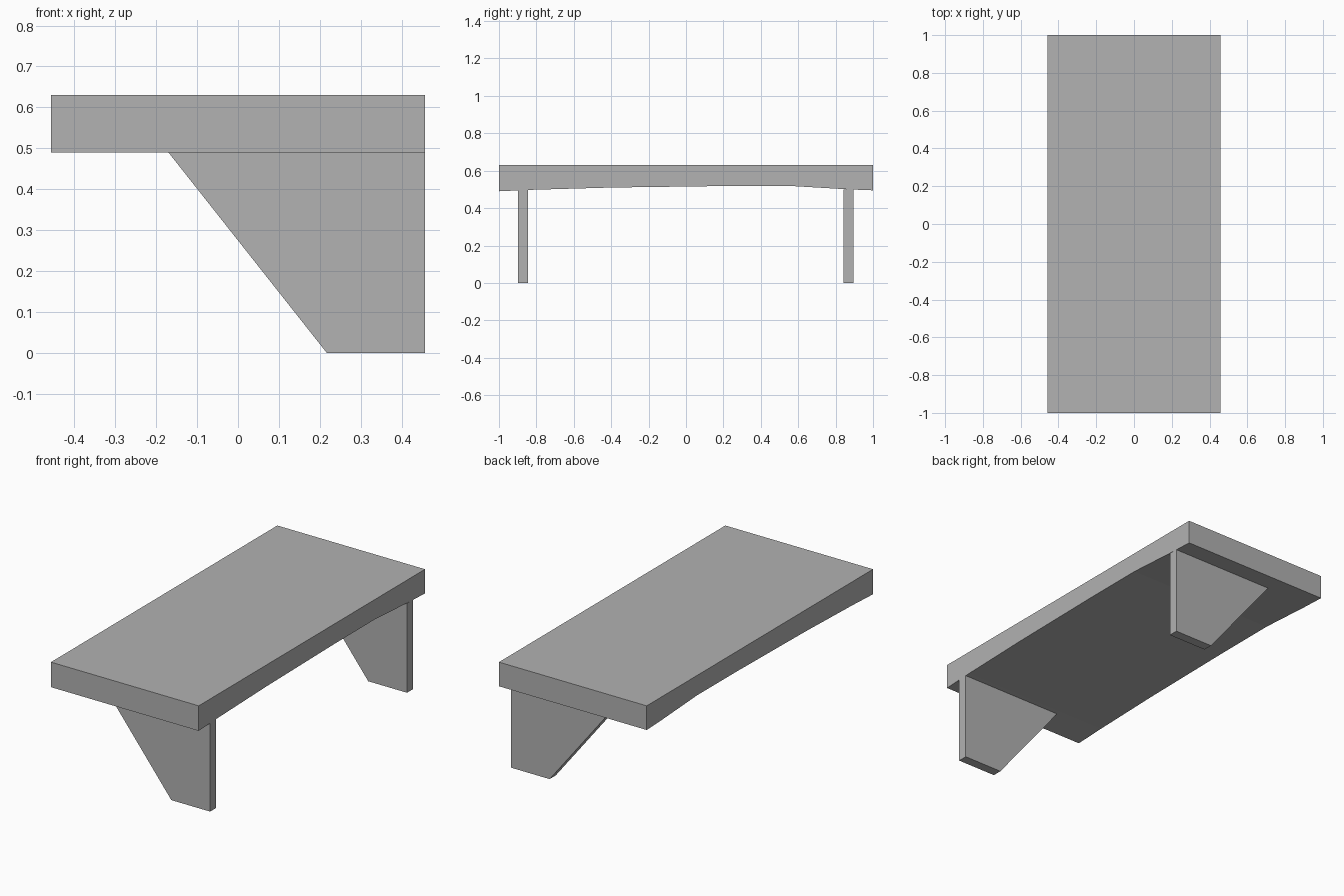
import bpy
import bmesh

cube = bpy.data.objects.get("Cube")
if cube:
    bpy.data.objects.remove(cube, do_unlink=True)

GREY = (0.445, 0.445, 0.445, 1.0)
grey = bpy.data.materials.new("plain_grey")
grey.use_nodes = True
grey.diffuse_color = GREY
grey.node_tree.nodes["Principled BSDF"].inputs["Base Color"].default_value = GREY


def extrude_profile(name, profile, axis, start, end):
    """Extrude a closed outline along the x or y axis."""
    bm = bmesh.new()

    def place(a, z, depth):
        return (depth, a, z) if axis == "x" else (a, depth, z)

    face = bm.faces.new([bm.verts.new(place(a, z, start)) for a, z in profile])
    result = bmesh.ops.extrude_face_region(bm, geom=[face])
    moved = [v for v in result["geom"] if isinstance(v, bmesh.types.BMVert)]
    bmesh.ops.translate(bm, verts=moved, vec=place(0, 0, end - start))
    bmesh.ops.recalc_face_normals(bm, faces=bm.faces)
    mesh = bpy.data.meshes.new(name)
    bm.to_mesh(mesh)
    bm.free()
    mesh.materials.append(grey)
    obj = bpy.data.objects.new(name, mesh)
    bpy.context.collection.objects.link(obj)
    return obj


HALF_WIDTH = 0.457
TOP = 0.63

# Board with a shallow uneven hollow along its underside
underside = [(-1, 0.49), (-0.82, 0.498), (-0.4, 0.51), (0.2, 0.518),
             (0.55, 0.519), (0.87, 0.5), (1, 0.495)]
extrude_profile("board", underside + [(1, TOP), (-1, TOP)],
                "x", -HALF_WIDTH, HALF_WIDTH)

# Tapered support panels, flush with the left edge of the board
panel = [(0.217, 0), (HALF_WIDTH, 0), (HALF_WIDTH, 0.5), (-0.178, 0.5)]
for name, centre in (("front_support", -0.872), ("back_support", 0.868)):
    extrude_profile(name, panel, "y", centre - 0.027, centre + 0.027)
